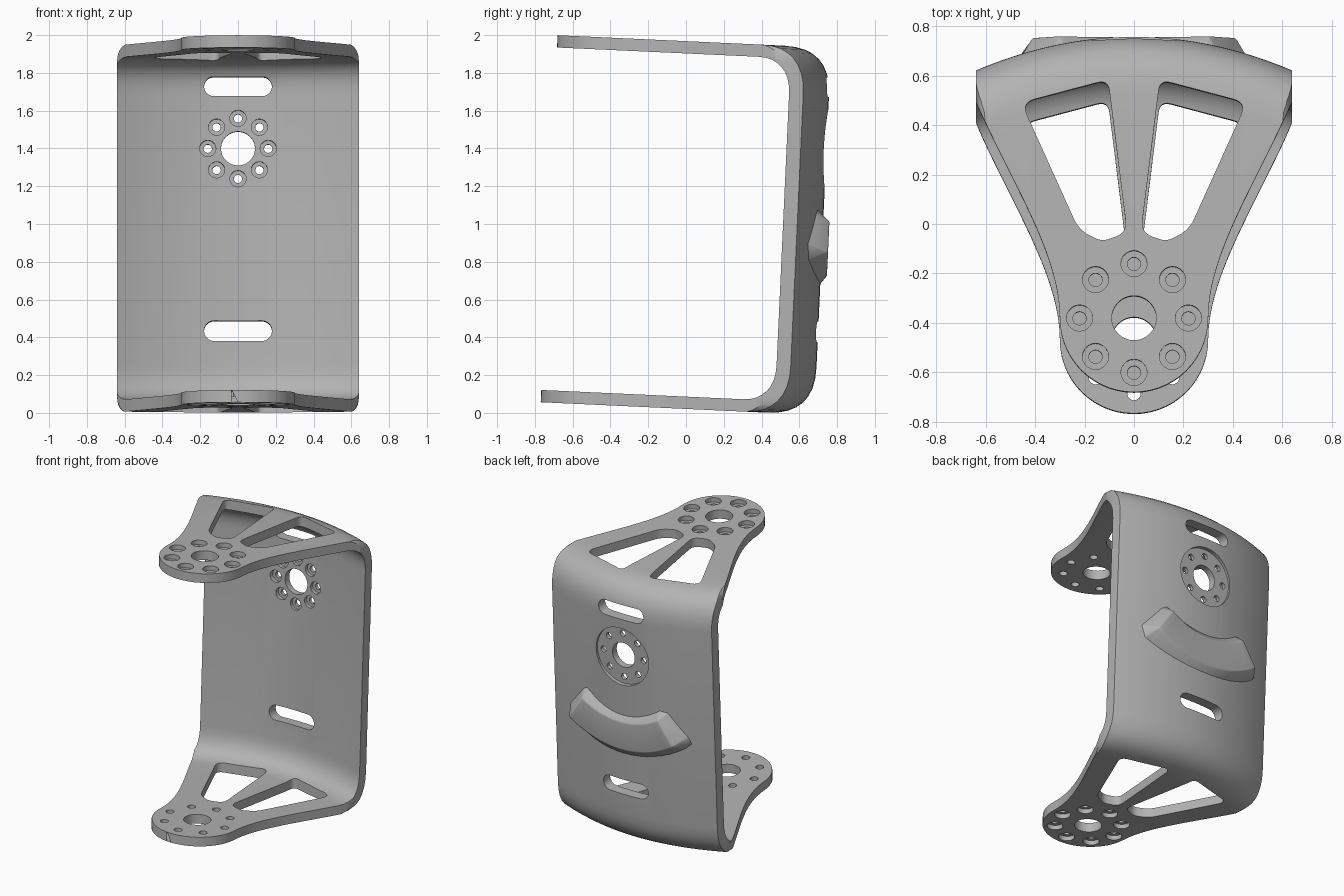
import bpy, bmesh, math
from mathutils import Vector, Matrix
from mathutils.geometry import interpolate_bezier

if "Cube" in bpy.data.objects:
    bpy.data.objects.remove(bpy.data.objects["Cube"])

BOTTOM, TOP, THICK = 0.022, 1.967, 0.065
WALL_OUT, WALL_IN = 0.725, 0.65
HUB_Y, HUB_Z = -0.425, 1.43
TILT = Matrix.Translation((0, 0, 1)) @ Matrix.Rotation(-0.046, 4, 'X') @ Matrix.Translation((0, 0, -1))

grey = bpy.data.materials.new("matte_grey")
grey.use_nodes = True
grey.diffuse_color = (0.45, 0.45, 0.45, 1)
grey.node_tree.nodes["Principled BSDF"].inputs["Base Color"].default_value = (0.45, 0.45, 0.45, 1)


def sag(x):
    return x * x / 3


def fillet(corners, n=8):
    """Polygon with each corner (a, b, reach) rounded off."""
    out = []
    for i, (a, b, reach) in enumerate(corners):
        p = Vector((a, b))
        if reach == 0:
            out.append(p)
            continue
        p0 = p + (Vector(corners[i - 1][:2]) - p).normalized() * reach
        p1 = p + (Vector(corners[(i + 1) % len(corners)][:2]) - p).normalized() * reach
        for k in range(n + 1):
            t = k / n
            out.append(p0 * (1 - t) ** 2 + p * 2 * t * (1 - t) + p1 * t * t)
    return out


def circle(a, b, r, n=32):
    return [Vector((a + r * math.cos(math.tau * k / n), b + r * math.sin(math.tau * k / n))) for k in range(n)]


def bolt_ring(a, b, ring, r):
    return [circle(a + ring * math.cos(k * math.pi / 4), b + ring * math.sin(k * math.pi / 4), r, 20)
            for k in range(8)]


def slot(z, half, r):
    ends = [(half - r, -math.pi / 2), (r - half, math.pi / 2)]
    return [Vector((c + r * math.cos(s + math.pi * k / 10), z + r * math.sin(s + math.pi * k / 10)))
            for c, s in ends for k in range(11)]


def loft(bm, rings):
    """Closed skin through equal rings, with capped ends."""
    rows = [[bm.verts.new(p) for p in ring] for ring in rings]
    n = len(rows[0])
    for u, v in zip(rows, rows[1:]):
        for i in range(n):
            bm.faces.new((u[i], u[(i + 1) % n], v[(i + 1) % n], v[i]))
    bm.faces.new(rows[0][::-1])
    bm.faces.new(rows[-1])


def prism(bm, pts, axis, lo, hi):
    if axis == 'z':
        loft(bm, [[(p.x, p.y, h) for p in pts] for h in (lo, hi)])
    else:
        loft(bm, [[(p.x, h, p.y) for p in pts] for h in (lo, hi)])


def finish(bm, name):
    bmesh.ops.recalc_face_normals(bm, faces=bm.faces[:])
    mesh = bpy.data.meshes.new(name)
    bm.to_mesh(mesh)
    bm.free()
    mesh.materials.append(grey)
    ob = bpy.data.objects.new(name, mesh)
    bpy.context.collection.objects.link(ob)
    return ob


def activate(ob):
    bpy.ops.object.select_all(action='DESELECT')
    ob.select_set(True)
    bpy.context.view_layer.objects.active = ob


def boolean(ob, bm, operation):
    cutter = finish(bm, "cutter")
    cutter.hide_render = True
    mod = ob.modifiers.new("cut", 'BOOLEAN')
    mod.operation, mod.solver, mod.object = operation, 'EXACT', cutter
    activate(ob)
    bpy.ops.object.modifier_apply(modifier=mod.name)
    bpy.data.objects.remove(cutter)


def smooth(ob):
    ob.data.transform(TILT)
    activate(ob)
    bpy.ops.object.shade_smooth_by_angle(angle=math.radians(32))


# Bracket: C section swept along the bowed wall
section = fillet([(-1, BOTTOM, 0), (WALL_OUT, BOTTOM, 0.25), (WALL_OUT, TOP, 0.25), (-1, TOP, 0),
                  (-1, TOP - THICK, 0), (WALL_IN, TOP - THICK, 0.19),
                  (WALL_IN, BOTTOM + THICK, 0.19), (-1, BOTTOM + THICK, 0)])
bm = bmesh.new()
stations = [-0.7 + 1.4 * k / 28 for k in range(29)]
loft(bm, [[(x, p.x - sag(x), p.y) for p in section] for x in stations])
bracket = finish(bm, "bracket")

# Arm outline: flared sides running into a round tip
side = interpolate_bezier(Vector((0.66, 0.5)), Vector((0.52, 0.16)), Vector((0.3, -0.15)),
                          Vector((0.3, HUB_Y)), 20)
side = [Vector(p[:2]) for p in side]
tip = [Vector((0.3 * math.cos(a), HUB_Y - 0.3 * math.sin(a)))
       for a in (math.pi * k / 28 for k in range(1, 28))]
outline = [Vector((0.66, 0.9))] + side + tip
outline += [Vector((-p.x, p.y)) for p in reversed(side)] + [Vector((-0.66, 0.9))]
bm = bmesh.new()
prism(bm, outline, 'z', -0.3, 2.3)
boolean(bracket, bm, 'INTERSECT')

# Rounded wall corners
bm = bmesh.new()
prism(bm, fillet([(-0.64, 0.008, 0.1), (0.64, 0.008, 0.1), (0.64, 1.981, 0.1), (-0.64, 1.981, 0.1)]),
      'y', -1.2, 1.2)
boolean(bracket, bm, 'INTERSECT')

# Through openings: arm windows, hubs, bolt holes and wall slots
bm = bmesh.new()
window = fillet([(0.105, 0.54, 0.045), (0.455, 0.447, 0.055), (0.222, -0.07, 0.05),
                 (0.13, -0.115, 0.03), (0.028, -0.08, 0.05)], 6)
for pts in [window, [Vector((-p.x, p.y)) for p in window], circle(0, HUB_Y, 0.09)]:
    prism(bm, pts, 'z', -0.2, 2.2)
for pts in bolt_ring(0, HUB_Y, 0.22, 0.027):
    prism(bm, pts, 'z', -0.2, 2.2)
wall_cuts = [circle(0, HUB_Z, 0.09), slot(1.758, 0.18, 0.051), slot(0.463, 0.18, 0.054)]
for pts in wall_cuts + bolt_ring(0, HUB_Z, 0.16, 0.022):
    prism(bm, pts, 'y', 0.58, 0.95)
boolean(bracket, bm, 'DIFFERENCE')

# Counterbores, and the flat round seat on the back
bm = bmesh.new()
for pts in bolt_ring(0, HUB_Y, 0.22, 0.053):
    prism(bm, pts, 'z', TOP - 0.032, 2.2)
    prism(bm, pts, 'z', -0.2, BOTTOM + 0.032)
for pts in bolt_ring(0, HUB_Z, 0.16, 0.043):
    prism(bm, pts, 'y', 0.58, 0.672)
prism(bm, circle(0, HUB_Z, 0.21, 48), 'y', 0.697, 0.95)
boolean(bracket, bm, 'DIFFERENCE')
smooth(bracket)

# Curved ridge with a flat crown below the seat
bm = bmesh.new()
rings = []
for deg in [-40] + [-34 + 68 * k / 16 for k in range(17)] + [40]:
    t = math.radians(deg)
    ring = []
    for radius, crown in ((0.81, False), (0.74, True), (0.54, True), (0.48, False)):
        x = radius * math.sin(t)
        y = WALL_OUT - sag(x) - 0.02
        if crown:
            y = 0.758 if abs(deg) < 35 else y + 0.012
        ring.append((x, y, 1.5 - radius * math.cos(t)))
    rings.append(ring)
loft(bm, rings)
ridge = finish(bm, "back_ridge")
bevel = ridge.modifiers.new("soften", 'BEVEL')
bevel.width, bevel.segments, bevel.angle_limit = 0.018, 3, math.radians(25)
activate(ridge)
bpy.ops.object.modifier_apply(modifier=bevel.name)
smooth(ridge)
